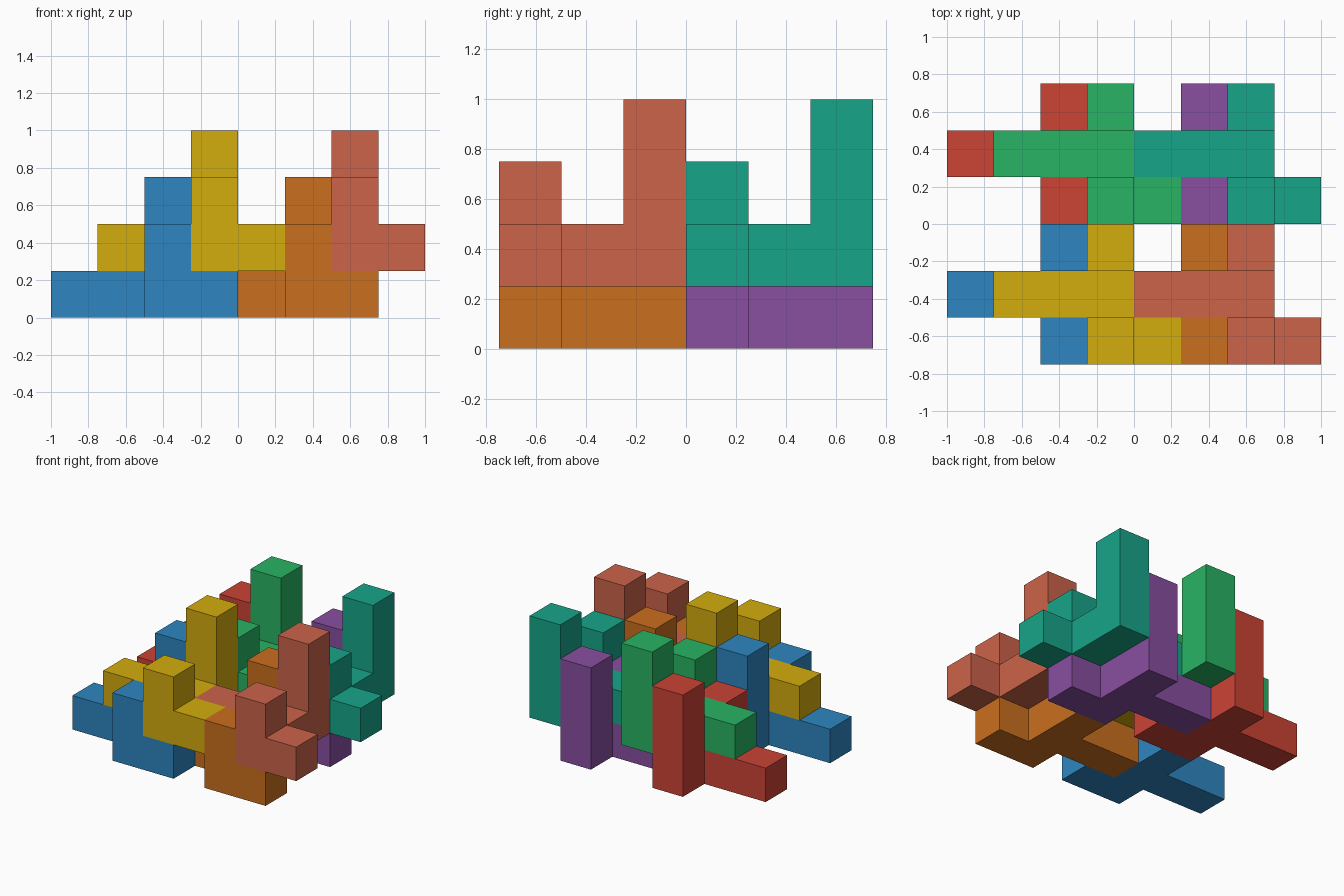
import bpy, bmesh
from math import radians

if "Cube" in bpy.data.objects:
    bpy.data.objects.remove(bpy.data.objects["Cube"])

U = 0.25  # cube size
# Column footprint of one puzzle piece: (x, y) -> height in cubes
COLUMNS = {(0, 1): 1, (1, 1): 1, (2, 1): 1, (2, 0): 2, (3, 0): 1, (2, 2): 3}
CELLS = {(x, y, z) for (x, y), h in COLUMNS.items() for z in range(h)}


def linear(hex_code):
    rgb = [int(hex_code[i:i + 2], 16) / 255 for i in (0, 2, 4)]
    return [c / 12.92 if c < 0.04045 else ((c + 0.055) / 1.055) ** 2.4 for c in rgb] + [1]


def add_piece(name, origin, colour):
    """One solid piece: outer faces of its cubes, merged into large flat faces."""
    bm = bmesh.new()
    for cell in sorted(CELLS):
        for axis in range(3):
            for side in (0, 1):
                near = list(cell)
                near[axis] += 2 * side - 1
                if tuple(near) in CELLS:
                    continue
                corners = []
                for a, b in ((0, 0), (1, 0), (1, 1), (0, 1)):
                    p = list(cell)
                    p[axis] += side
                    p[(axis + 1) % 3] += a
                    p[(axis + 2) % 3] += b
                    corners.append(bm.verts.new([(p[i] + origin[i]) * U for i in range(3)]))
                bm.faces.new(corners if side else corners[::-1])
    bmesh.ops.remove_doubles(bm, verts=bm.verts[:], dist=1e-4)
    bmesh.ops.dissolve_limit(bm, angle_limit=radians(1), verts=bm.verts[:], edges=bm.edges[:])
    bmesh.ops.recalc_face_normals(bm, faces=bm.faces[:])
    mesh = bpy.data.meshes.new(name)
    bm.to_mesh(mesh)
    bm.free()
    mat = bpy.data.materials.new(name + "_colour")
    mat.diffuse_color = linear(colour)
    mat.use_nodes = True
    mat.node_tree.nodes["Principled BSDF"].inputs["Base Color"].default_value = mat.diffuse_color
    mesh.materials.append(mat)
    bpy.context.collection.objects.link(bpy.data.objects.new(name, mesh))


# Four stacked pairs: the upper piece sits one cube right and one cube up
PAIRS = {
    "front_left": (-4, -3, "2E86C1", "D4AC0D"),
    "front_right": (-1, -3, "CA6F1E", "CB6349"),
    "back_left": (-4, 0, "CB4335", "28B463"),
    "back_right": (-1, 0, "884EA0", "17A589"),
}
for place, (x, y, low, high) in PAIRS.items():
    add_piece(place + "_lower_piece", (x, y, 0), low)
    add_piece(place + "_upper_piece", (x + 1, y, 1), high)
